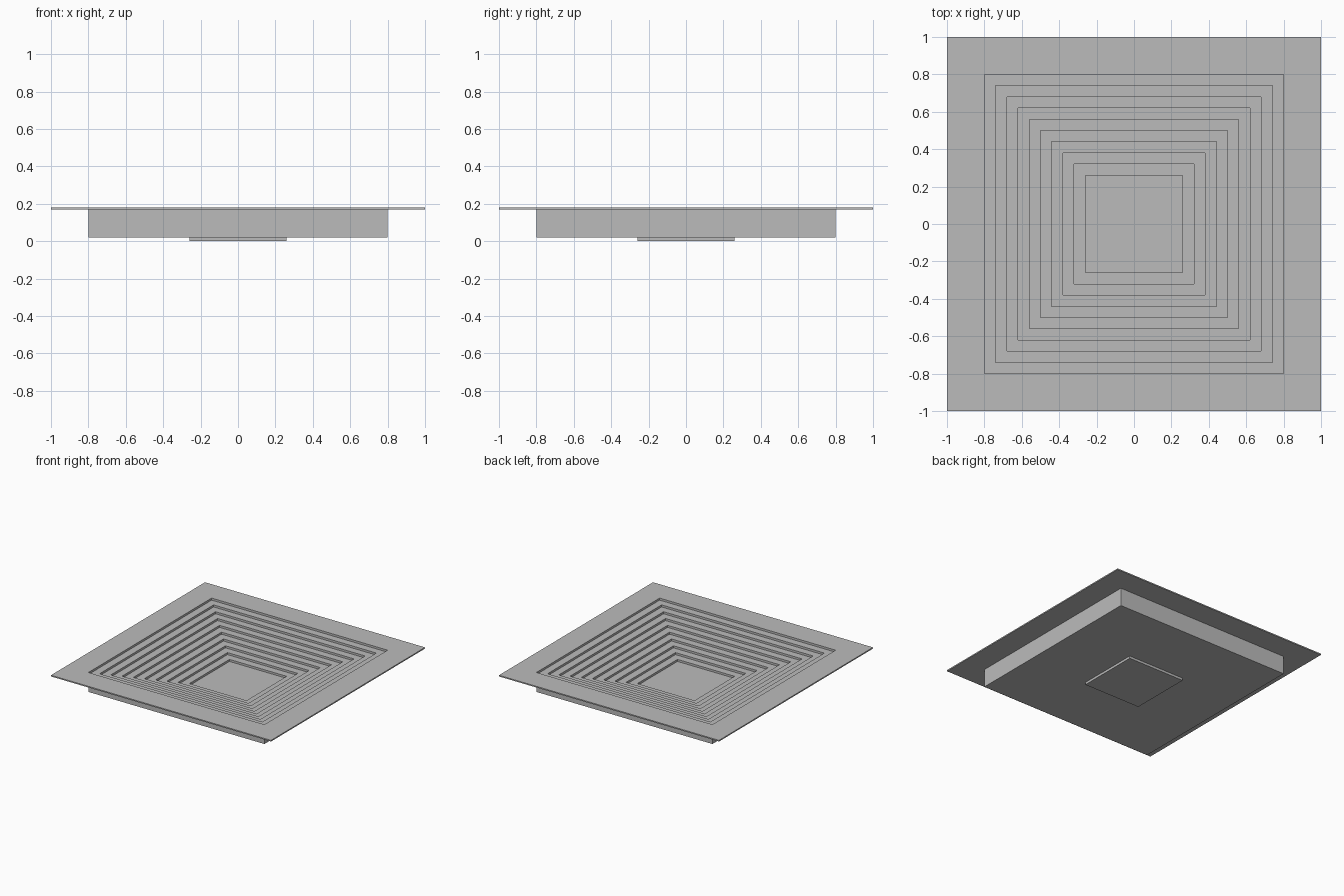
import bpy, bmesh

cube = bpy.data.objects.get("Cube")
if cube:
    bpy.data.objects.remove(cube, do_unlink=True)

# Plain grey finish
grey = bpy.data.materials.new("light_grey")
grey.use_nodes = True
colour = (0.5, 0.5, 0.5, 1)
grey.diffuse_color = colour
grey.node_tree.nodes["Principled BSDF"].inputs["Base Color"].default_value = colour

TOP, FLOOR, STEPS = 0.18, 0.01, 10
OUTER, INNER = 0.80, 0.26
DROP = (TOP - FLOOR) / STEPS
TREAD = (OUTER - INNER) / (STEPS - 1)

# Section from the underside centre, round the flange, then down the steps
profile = [(INNER, 0), (INNER, 0.02), (OUTER, 0.02), (OUTER, 0.17), (1, 0.17), (1, TOP)]
for i in range(STEPS):
    half = OUTER - i * TREAD
    profile += [(half, TOP - i * DROP), (half, TOP - (i + 1) * DROP)]

# Sweep the section round a square
bm = bmesh.new()
rings = [[bm.verts.new((sx * h, sy * h, z))
          for sx, sy in ((-1, -1), (1, -1), (1, 1), (-1, 1))] for h, z in profile]
for a, b in zip(rings, rings[1:]):
    for k in range(4):
        n = (k + 1) % 4
        bm.faces.new((a[k], a[n], b[n], b[k]))

# Close the base pad and the centre floor
bm.faces.new(reversed(rings[0]))
bm.faces.new(rings[-1])
bmesh.ops.recalc_face_normals(bm, faces=bm.faces)

mesh = bpy.data.meshes.new("stepped_panel")
bm.to_mesh(mesh)
bm.free()
mesh.materials.append(grey)
panel = bpy.data.objects.new("stepped_panel", mesh)
bpy.context.collection.objects.link(panel)
